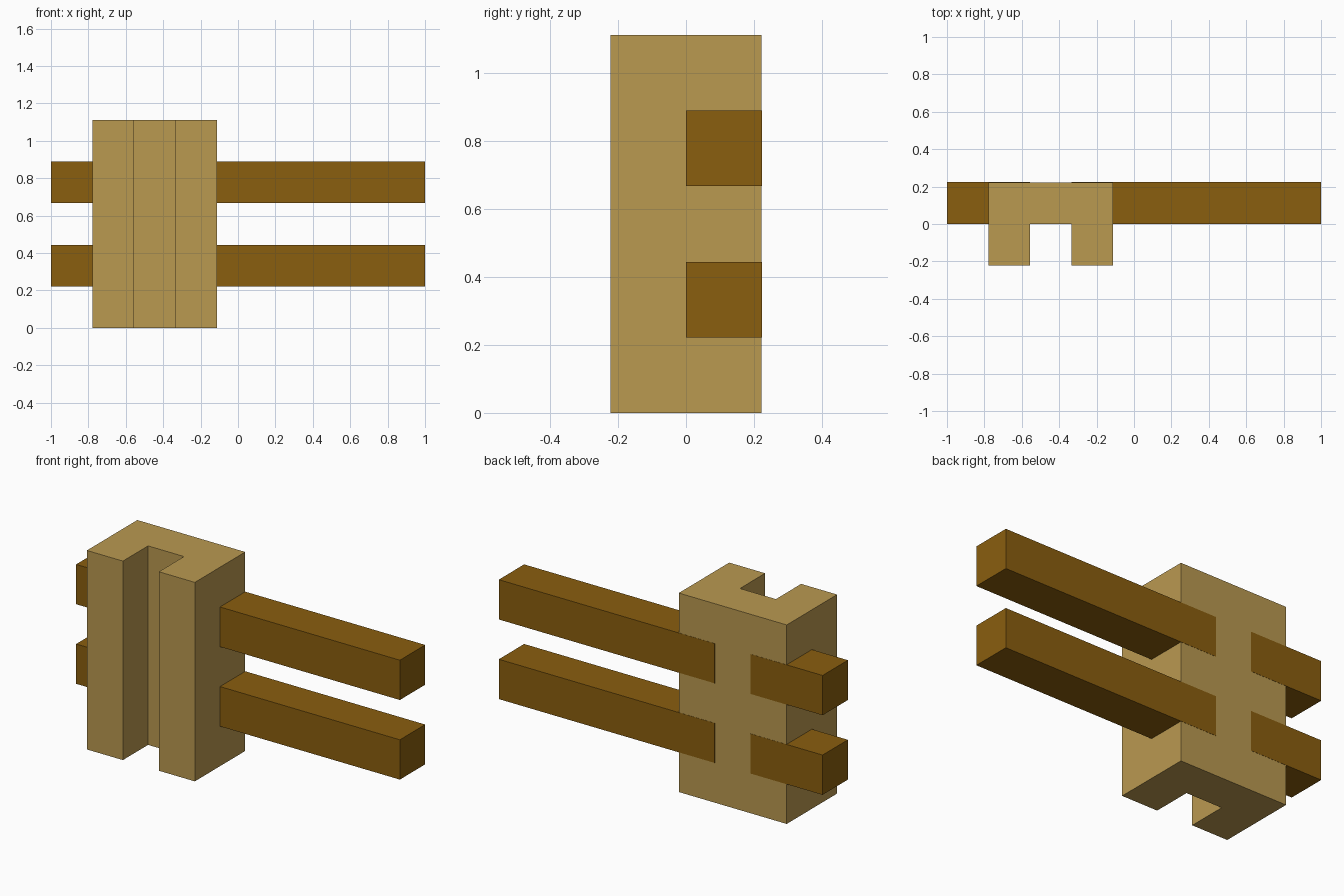
import bpy
import bmesh

cube = bpy.data.objects.get("Cube")
if cube:
    bpy.data.objects.remove(cube, do_unlink=True)

U = 1 / 9  # module that all sizes are multiples of


def make_material(name, rgb):
    mat = bpy.data.materials.new(name)
    mat.use_nodes = True
    colour = (*rgb, 1.0)
    mat.diffuse_color = colour
    bsdf = next(n for n in mat.node_tree.nodes if n.type == "BSDF_PRINCIPLED")
    bsdf.inputs["Base Color"].default_value = colour
    return mat


def extrude_profile(name, profile, direction, mat):
    """Extrude a closed outline along a direction into a solid."""
    bm = bmesh.new()
    face = bm.faces.new([bm.verts.new(p) for p in profile])
    result = bmesh.ops.extrude_face_region(bm, geom=[face], use_keep_orig=True)
    verts = [g for g in result["geom"] if isinstance(g, bmesh.types.BMVert)]
    bmesh.ops.translate(bm, verts=verts, vec=direction)
    bmesh.ops.recalc_face_normals(bm, faces=bm.faces)
    mesh = bpy.data.meshes.new(name)
    bm.to_mesh(mesh)
    bm.free()
    mesh.materials.append(mat)
    obj = bpy.data.objects.new(name, mesh)
    bpy.context.collection.objects.link(obj)
    return obj


light_wood = make_material("light wood", (0.491, 0.319, 0.081))
dark_wood = make_material("dark wood", (0.254, 0.112, 0.0045))

# Post: C-shaped plan with a slot open to the front
plan = [(-7, 2), (-7, -2), (-5, -2), (-5, 0), (-3, 0), (-3, -2), (-1, -2), (-1, 2)]
extrude_profile("post", [(x * U, y * U, 0) for x, y in plan], (0, 0, 10 * U), light_wood)

# Rails: each runs into the post from both sides, just proud of its back
back = 2 * U + 0.001
for level, z in (("lower", 2 * U), ("upper", 6 * U)):
    for side, x0, x1 in (("long", -3 * U, 1.0), ("short", -1.0, -5 * U)):
        section = [(x0, 0, z), (x0, back, z), (x0, back, z + 2 * U), (x0, 0, z + 2 * U)]
        extrude_profile(f"{level}_{side}_rail", section, (x1 - x0, 0, 0), dark_wood)
